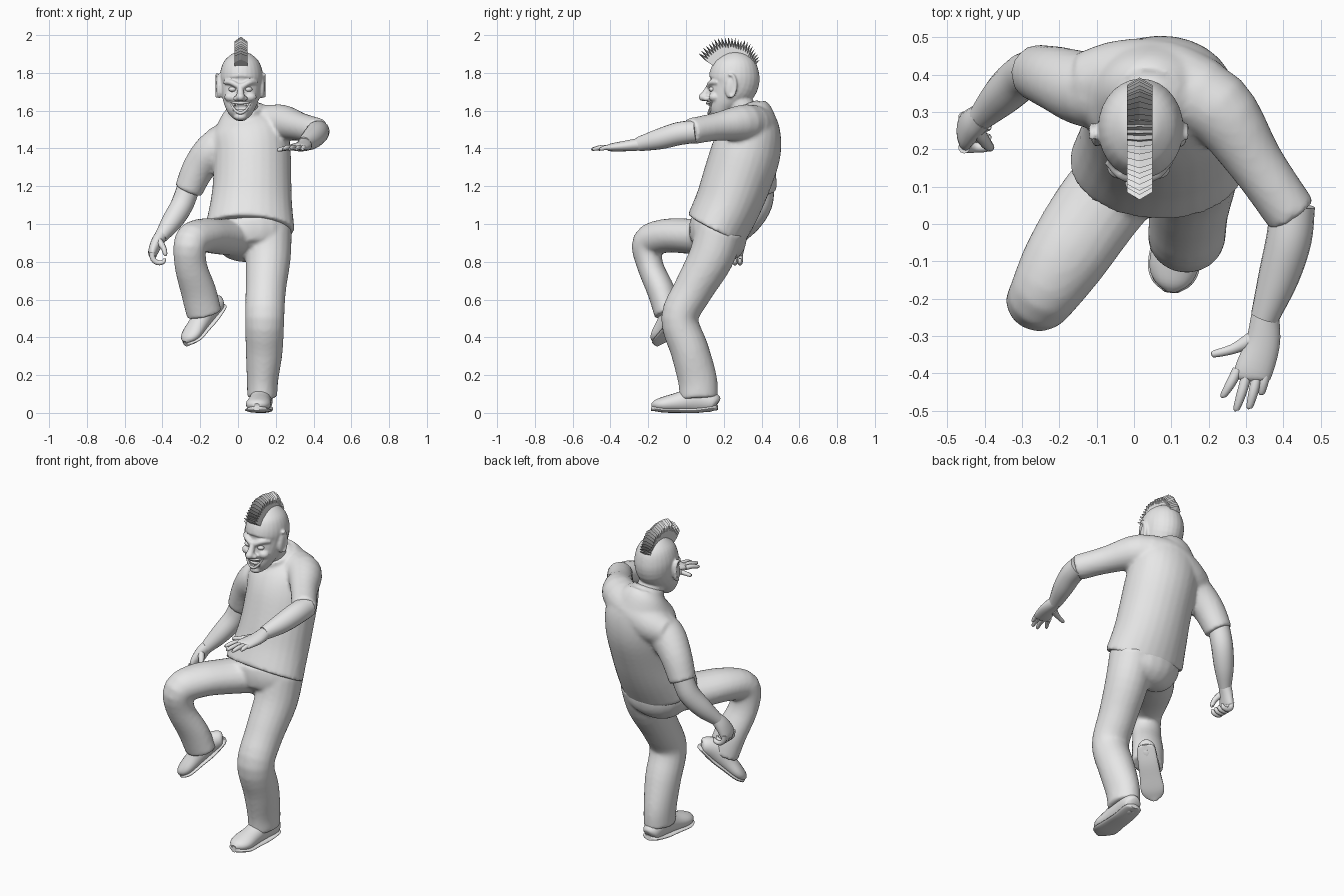
import bpy, bmesh, math, random
from mathutils import Vector, Matrix

random.seed(4)
cube = bpy.data.objects.get("Cube")
if cube:
    bpy.data.objects.remove(cube, do_unlink=True)

GREY = (0.8, 0.8, 0.8, 1)
grey = bpy.data.materials.new("plain_grey")
grey.use_nodes = True
grey.diffuse_color = GREY
grey.node_tree.nodes["Principled BSDF"].inputs["Base Color"].default_value = GREY


def finish(name, bm, smooth=True):
    """Turn a bmesh into an object, keeping creases sharp."""
    bmesh.ops.recalc_face_normals(bm, faces=bm.faces)
    for f in bm.faces:
        f.smooth = smooth
    for e in bm.edges:
        e.smooth = e.calc_face_angle(0) < math.radians(45)
    mesh = bpy.data.meshes.new(name)
    bm.to_mesh(mesh)
    bm.free()
    mesh.materials.append(grey)
    obj = bpy.data.objects.new(name, mesh)
    bpy.context.collection.objects.link(obj)
    return obj


def fuse(name, parts, voxel, relax):
    """Melt overlapping parts into one continuous surface."""
    bm = bmesh.new()
    for part in parts:
        bm.from_mesh(part.data)
        bpy.data.objects.remove(part, do_unlink=True)
    obj = finish(name, bm)
    remesh = obj.modifiers.new("merge", 'REMESH')
    remesh.mode = 'VOXEL'
    remesh.voxel_size = voxel
    remesh.use_smooth_shade = True
    obj.modifiers.new("relax", 'SMOOTH').iterations = relax
    return obj


def spline(rings, steps):
    """Catmull-Rom interpolation of (x, y, z, a, b) rings."""
    p = [Vector(r if len(r) == 5 else (*r, r[3])) for r in rings]
    p = [p[0] * 2 - p[1]] + p + [p[-1] * 2 - p[-2]]
    out = []
    for i in range(1, len(p) - 2):
        p0, p1, p2, p3 = p[i - 1:i + 3]
        for s in range(steps):
            t = s / steps
            out.append((p1 * 2 + (p2 - p0) * t + (p0 * 2 - p1 * 5 + p2 * 4 - p3) * t * t
                        + (p1 * 3 - p0 - p2 * 3 + p3) * t ** 3) * 0.5)
    return out + [p[-2]]


def loft(name, rings, sides=20, steps=4, side=(1, 0, 0), matrix=None):
    """Sweep an ellipse along a path; a lies along side, b across it."""
    path = spline(rings, steps)
    bm = bmesh.new()
    loops = []
    for i, r in enumerate(path):
        t = (path[min(i + 1, len(path) - 1)] - path[max(i - 1, 0)]).to_3d().normalized()
        ref = Vector(side)
        u = (ref - t * ref.dot(t)).normalized()
        v = t.cross(u)
        loop = []
        for k in range(sides):
            g = math.tau * k / sides
            loop.append(bm.verts.new(r.to_3d() + u * r[3] * math.cos(g) + v * r[4] * math.sin(g)))
        loops.append(loop)
    for lo, hi in zip(loops, loops[1:]):
        for k in range(sides):
            j = (k + 1) % sides
            bm.faces.new((lo[k], lo[j], hi[j], hi[k]))
    bm.faces.new(loops[0])
    bm.faces.new(loops[-1])
    if matrix:
        bm.transform(matrix)
    return finish(name, bm)


def blob(name, centre, radii, turn=0):
    bm = bmesh.new()
    m = Matrix.Translation(centre) @ Matrix.Rotation(turn, 4, 'X') @ Matrix.Diagonal((*radii, 1))
    bmesh.ops.create_uvsphere(bm, u_segments=16, v_segments=10, radius=1, matrix=m)
    return finish(name, bm)


# Shirt: body, yoke across the shoulders, sleeves and neckband
fuse("shirt", [
    loft("body", [(.063, .16, .975, .238, .168), (.07, .22, 1.1, .218, .175),
                  (.075, .265, 1.22, .208, .182), (.074, .318, 1.38, .205, .184),
                  (.058, .345, 1.49, .2, .16), (.045, .35, 1.57, .145, .12),
                  (.04, .335, 1.625, .088, .09)], sides=28),
    loft("yoke", [(-.14, .38, 1.42, .08), (-.04, .388, 1.45, .105), (.08, .378, 1.505, .115),
                  (.19, .335, 1.53, .105)], side=(0, 0, 1)),
    loft("left_sleeve", [(.1, .365, 1.51, .1), (.222, .312, 1.535, .099), (.328, .162, 1.515, .075),
                         (.425, .022, 1.49, .07)], side=(0, 0, 1)),
    loft("right_sleeve", [(-.02, .365, 1.44, .1), (-.12, .36, 1.395, .102),
                          (-.205, .388, 1.3, .088), (-.264, .407, 1.175, .075)]),
    loft("neckband", [(.04, .32, 1.57, .098, .105), (.037, .297, 1.622, .084, .09)], steps=1),
], .011, 5)

# Trousers: seat and two legs
fuse("trousers", [
    loft("seat", [(.06, .17, 1.03, .2, .145), (.064, .168, .97, .212, .153),
                  (.07, .175, .91, .197, .146), (.073, .168, .86, .16, .12),
                  (.08, .155, .82, .07, .06)]),
    loft("left_leg", [(.168, .18, .97, .117, .128), (.16, .132, .82, .119, .12),
                      (.147, .037, .65, .107, .105), (.141, -.033, .5, .104, .099),
                      (.139, .02, .33, .098, .102), (.13, .06, .18, .084, .104),
                      (.128, .068, .08, .079, .102)]),
    loft("right_leg", [(.03, .19, .93, .117, .105), (-.09, .05, .933, .12, .095),
                       (-.19, -.1, .938, .11, .09), (-.25, -.2, .9, .09, .086),
                       (-.25, -.19, .78, .086, .07), (-.208, -.13, .64, .094, .074),
                       (-.178, -.097, .52, .094, .07)]),
], .011, 5)

# Shoes: rounded upper on a flat sole, toe towards local -y
UPPER = [(0, .165, .045, .025, .03), (0, .145, .055, .05, .052), (0, .06, .075, .056, .072),
         (0, -.03, .058, .06, .054), (0, -.11, .046, .066, .042), (0, -.155, .042, .05, .03),
         (0, -.18, .036, .018, .014)]


def shoe(name, matrix):
    loft(name + "_upper", UPPER, matrix=matrix)
    sole = [(x, y * 1.02, .014 + max(0, abs(y + .02) - .08) * .14, a * 1.06, .014)
            for x, y, z, a, b in UPPER]
    loft(name + "_sole", sole, matrix=matrix)


shoe("left_shoe", Matrix.Translation((.118, 0, 0)) @ Matrix.Rotation(-.1, 4, 'Z'))
toe = Vector((-.6, -.47, -.65)).normalized()
across = (-toe).cross(Vector((-.5, -.5, .7))).normalized()
turn = Matrix((across, -toe, across.cross(-toe))).transposed().to_4x4()
shoe("right_shoe", Matrix.Translation((-.165, -.065, .455)) @ turn @ Matrix.Scale(.92, 4))

# Left arm, reaching forward with spread fingers
loft("left_forearm", [(.425, .05, 1.49, .06), (.415, -.04, 1.478, .061),
                      (.388, -.14, 1.45, .055), (.35, -.25, 1.423, .038)], side=(0, 0, 1))
loft("left_palm", [(.352, -.24, 1.423, .037, .034), (.345, -.32, 1.413, .046, .028),
                   (.318, -.4, 1.405, .05, .02), (.314, -.42, 1.403, .035, .01)])
SPREAD = [((.278, -.39), (.24, -.465)), ((.302, -.405), (.275, -.5)),
          ((.33, -.405), (.31, -.495)), ((.354, -.385), (.342, -.458))]
for i, ((x, y), (u, v)) in enumerate(SPREAD):
    loft(f"left_finger_{i + 1}", [(x, y, 1.405, .014), ((x + u) / 2, (y + v) / 2, 1.405, .013),
                                  (u, v + .006, 1.396, .009), (u, v, 1.395, .003)], 10, 3)
loft("left_thumb", [(.315, -.31, 1.41, .022), (.265, -.335, 1.403, .014),
                    (.215, -.348, 1.393, .01), (.207, -.35, 1.392, .003)], 10, 3, side=(0, 0, 1))

# Right arm, hanging with curled fingers
loft("right_forearm", [(-.26, .41, 1.2, .06), (-.297, .395, 1.1, .06),
                       (-.352, .345, 1.01, .054), (-.41, .285, .93, .035)])
loft("right_palm", [(-.405, .29, .94, .034, .036), (-.43, .27, .9, .032, .046),
                    (-.45, .25, .85, .026, .053), (-.45, .245, .825, .018, .046)])
for i in range(4):
    y = .205 + .027 * i
    loft(f"right_finger_{i + 1}", [(-.455, y, .85, .016), (-.45, y, .815, .015),
                                   (-.425, y, .795, .014), (-.395, y, .8, .012),
                                   (-.388, y, .818, .006)], 10, 3, side=(0, 1, 0))
loft("right_thumb", [(-.42, .25, .91, .02), (-.395, .215, .875, .015),
                     (-.385, .205, .84, .011), (-.386, .206, .832, .004)], 10, 3)

# Head: skull, neck, chin and nose, then the paired features
MID = .013
parts = [
    loft("neck", [(.037, .32, 1.57, .075), (.03, .28, 1.64, .073), (.025, .255, 1.7, .075)]),
    loft("skull", [(MID, .165, 1.55, .025, .02), (MID, .175, 1.582, .06, .057),
                   (MID, .192, 1.63, .085, .079), (.015, .218, 1.68, .1, .105),
                   (.018, .25, 1.74, .112, .132), (.018, .257, 1.8, .113, .131),
                   (.018, .26, 1.86, .093, .107), (.018, .26, 1.9, .05, .058),
                   (.018, .26, 1.912, .014, .016)], sides=28),
    loft("nose", [(MID, .128, 1.74, .013), (MID, .108, 1.7, .018), (MID, .096, 1.675, .023)], 12),
    blob("nose_tip", (MID, .093, 1.672), (.024, .027, .022)),
    blob("chin", (MID, .152, 1.568), (.036, .032, .022)),
]
for tag, s in (("left", 1), ("right", -1)):
    def at(dx, y, z, *r):
        return (MID + s * dx, y, z, *r)
    parts += [
        blob("cheek", at(.052, .152, 1.672), (.034, .032, .026)),
        blob("nostril", at(.022, .108, 1.664), (.016, .02, .014)),
        blob("ear", at(.113, .238, 1.728), (.016, .03, .064), -.15),
        loft("ear_rim", [at(.125, .238 + .024 * math.cos(g), 1.733 + .058 * math.sin(g), .009)
                         for g in (math.radians(-100 + 27 * k) for k in range(9))], 8, 2),
        loft("brow", [at(.085, .17, 1.75, .011), at(.05, .135, 1.75, .015),
                      at(.013, .12, 1.73, .014)], 10, 3, side=(0, 0, 1))]
    blob(tag + "_eye", at(.042, .139, 1.713), (.021, .018, .014))
head = fuse("head", parts, .006, 3)

# Open mouth with lips and teeth
cutter = blob("mouth_cutter", (MID, .115, 1.615), (.05, .036, .026))
cutter.hide_render = True
cutter.hide_viewport = True
cut = head.modifiers.new("mouth", 'BOOLEAN')
cut.operation = 'DIFFERENCE'
cut.object = cutter
for name, y, z in (("upper_lip", .114, 1.641), ("lower_lip", .122, 1.588)):
    loft(name, [(MID + d * .058, y + (.137 - y) * d * d, z + (1.648 - z) * d * d,
                 .009 - .005 * abs(d)) for d in (-1, -.5, 0, .5, 1)], 10, 3, side=(0, 0, 1))
bm = bmesh.new()
for k in range(6):
    for z, lift in ((1.632, 3), (1.6, 6)):
        d = (k - 2.5) * .0135
        m = Matrix.Translation((MID + d, .124 + d * d * 6, z + d * d * lift))
        bmesh.ops.create_cube(bm, size=1, matrix=m @ Matrix.Diagonal((.012, .01, .015, 1)))
finish("teeth", bm, smooth=False)

# Mohawk: a fan of overlapping plates with pointed tips
bm = bmesh.new()
COUNT = 24
for k in range(COUNT):
    f = k / (COUNT - 1)
    top = .224 + .012 * (1 - f) - .05 * f ** 3 + random.uniform(-.01, .002)
    fan = Matrix.Translation((.015, .25, 1.77)) @ Matrix.Rotation(math.radians(54 - 109 * f), 4, 'X')

    def row(y, spread):
        """Corners of one plate face, flaring towards the shoulders."""
        points = [(-.034, y, .1), (.034, y, .1), (.034, y * spread, top - .07),
                  (0, y * spread, top - .045), (-.034, y * spread, top - .07)]
        return [bm.verts.new(fan @ Vector(p)) for p in points]
    front, back = row(-.007, 1.3), row(.007, 1.3)
    tip = [bm.verts.new(fan @ Vector(p)) for p in ((.034, 0, top - .025), (0, 0, top),
                                                   (-.034, 0, top - .025))]
    for r in (front, back):
        bm.faces.new(r)
        bm.faces.new((r[2], r[3], tip[1], tip[0]))
        bm.faces.new((r[3], r[4], tip[2], tip[1]))
    bm.faces.new((front[0], front[1], back[1], back[0]))
    for a, b, c in ((1, 2, 0), (0, 4, 2)):
        bm.faces.new((front[a], front[b], back[b], back[a]))
        bm.faces.new((front[b], tip[c], back[b]))
finish("mohawk", bm, smooth=False)
